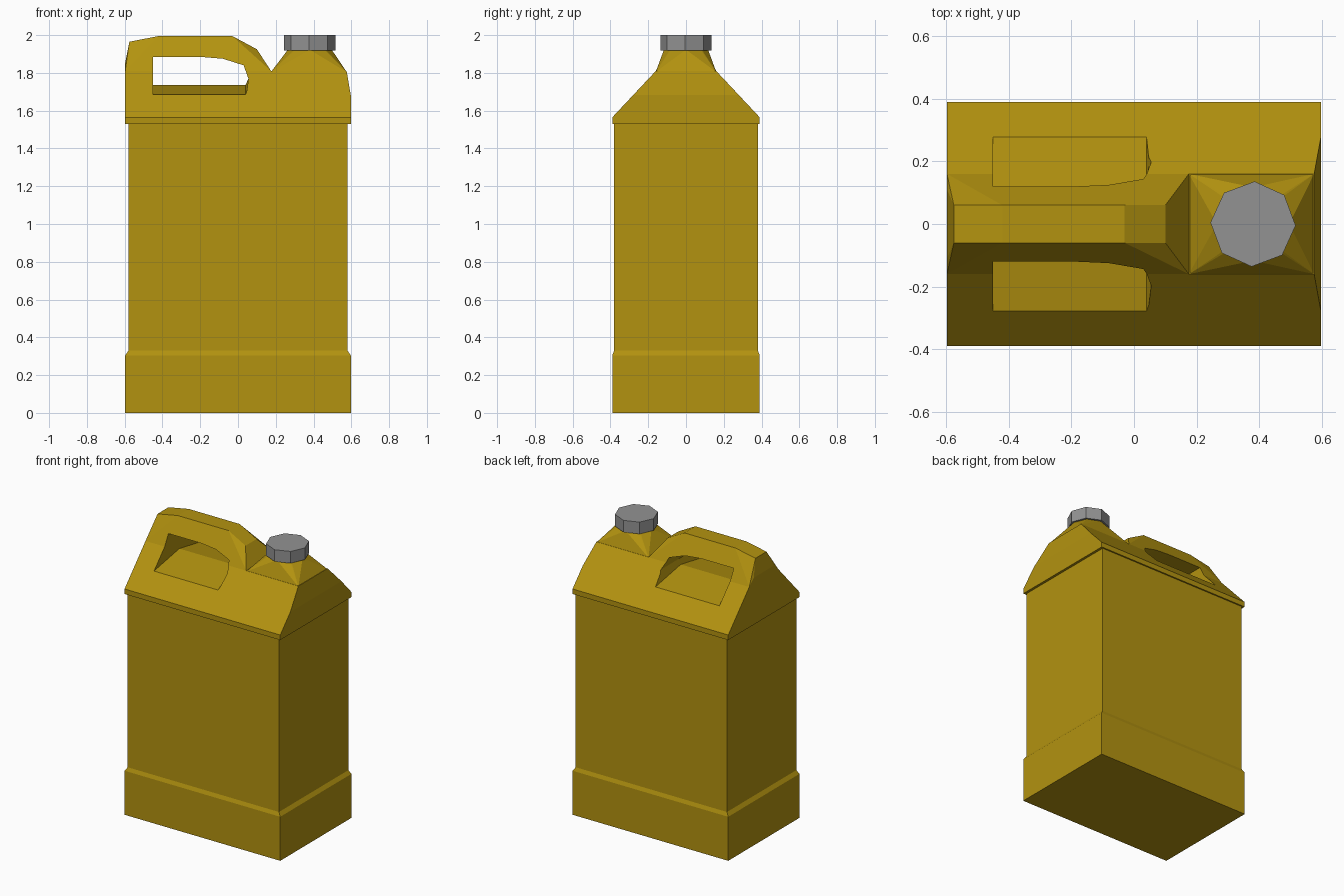
import bpy
import bmesh
from math import cos, sin, tau, radians

old = bpy.data.objects.get("Cube")
if old:
    bpy.data.objects.remove(old, do_unlink=True)


def material(name, rgb):
    mat = bpy.data.materials.new(name)
    mat.use_nodes = True
    colour = (*rgb, 1)
    mat.diffuse_color = colour
    mat.node_tree.nodes["Principled BSDF"].inputs["Base Color"].default_value = colour
    return mat


yellow = material("mustard_plastic", (0.45, 0.29, 0.005))
grey = material("grey_plastic", (0.29, 0.29, 0.29))


def finish(name, bm, mat):
    bmesh.ops.recalc_face_normals(bm, faces=bm.faces)
    mesh = bpy.data.meshes.new(name)
    bm.to_mesh(mesh)
    bm.free()
    mesh.materials.append(mat)
    obj = bpy.data.objects.new(name, mesh)
    bpy.context.collection.objects.link(obj)
    return obj


def loft(name, rings, mat):
    """Skin equal-length rings in order and cap both ends."""
    bm = bmesh.new()
    rows = [[bm.verts.new(p) for p in ring] for ring in rings]
    n = len(rows[0])
    for a, b in zip(rows, rows[1:]):
        for i in range(n):
            j = (i + 1) % n
            bm.faces.new((a[i], a[j], b[j], b[i]))
    bm.faces.new(rows[0])
    bm.faces.new(rows[-1])
    return finish(name, bm, mat)


def hull(name, points, mat):
    """Faceted convex solid around the points, mirrored front to back."""
    bm = bmesh.new()
    for x, y, z in points:
        for side in (-1, 1):
            bm.verts.new((x, side * y, z))
    bmesh.ops.remove_doubles(bm, verts=bm.verts, dist=0.0001)
    res = bmesh.ops.convex_hull(bm, input=bm.verts)
    spare = {v for v in res["geom_interior"] + res["geom_unused"]
             if isinstance(v, bmesh.types.BMVert)}
    bmesh.ops.delete(bm, geom=list(spare), context="VERTS")
    bmesh.ops.dissolve_limit(bm, angle_limit=radians(0.5), verts=bm.verts, edges=bm.edges)
    return finish(name, bm, mat)


def rectangle(hx, hy, z):
    return [(-hx, -hy, z), (hx, -hy, z), (hx, hy, z), (-hx, hy, z)]


def octagon(radius, z):
    return [(0.38 + radius * cos(a), radius * sin(a), z)
            for a in (tau * i / 8 - radians(2) for i in range(8))]


# Box body with a wider foot and a rim under the shoulder
W, D = 0.597, 0.39
loft("body", [rectangle(W, D, 0), rectangle(W, D, 0.305),
              rectangle(0.58, 0.38, 0.33), rectangle(0.58, 0.38, 1.53),
              rectangle(W, D, 1.53), rectangle(W, D, 1.565)], yellow)

# Sloping shoulder
shoulder = hull("shoulder", [(-W, D, 1.565), (W, D, 1.565), (W, 0.28, 1.682),
                             (-W, 0.16, 1.81), (0.575, 0.16, 1.81)], yellow)

# Grip rising from the shoulder
handle = hull("handle", [(-W, 0.16, 1.81), (0.175, 0.16, 1.81),
                         (-W, 0.11, 1.855), (0.135, 0.11, 1.86),
                         (-0.575, 0.06, 1.965), (-0.42, 0.06, 1.995),
                         (-0.03, 0.06, 1.995), (0.10, 0.06, 1.925)], yellow)

# Hand opening, with a floor that falls away to front and back
opening = [(-0.45, 1.735), (0.04, 1.735), (0.055, 1.77), (0.03, 1.84),
           (-0.08, 1.875), (-0.2, 1.885), (-0.45, 1.885)]
cutter = loft("hand_opening_cutter",
              [[(x, y, z - (0.18 * abs(y) if z < 1.75 else 0)) for x, z in opening]
               for y in (-0.5, 0, 0.5)], yellow)
cutter.hide_render = True
for part in (shoulder, handle):
    mod = part.modifiers.new("hand_opening", "BOOLEAN")
    mod.operation = "DIFFERENCE"
    mod.solver = "EXACT"
    mod.object = cutter
    graph = bpy.context.evaluated_depsgraph_get()
    cut = bpy.data.meshes.new_from_object(part.evaluated_get(graph))
    part.modifiers.clear()
    part.data = cut
bpy.data.objects.remove(cutter, do_unlink=True)

# Spout running from a square base to a round neck
hull("neck", [(0.175, 0.16, 1.805), (0.575, 0.16, 1.805)] + octagon(0.118, 1.92), yellow)

# Screw cap
loft("cap", [octagon(0.136, 1.918), octagon(0.136, 2.0)], grey)
